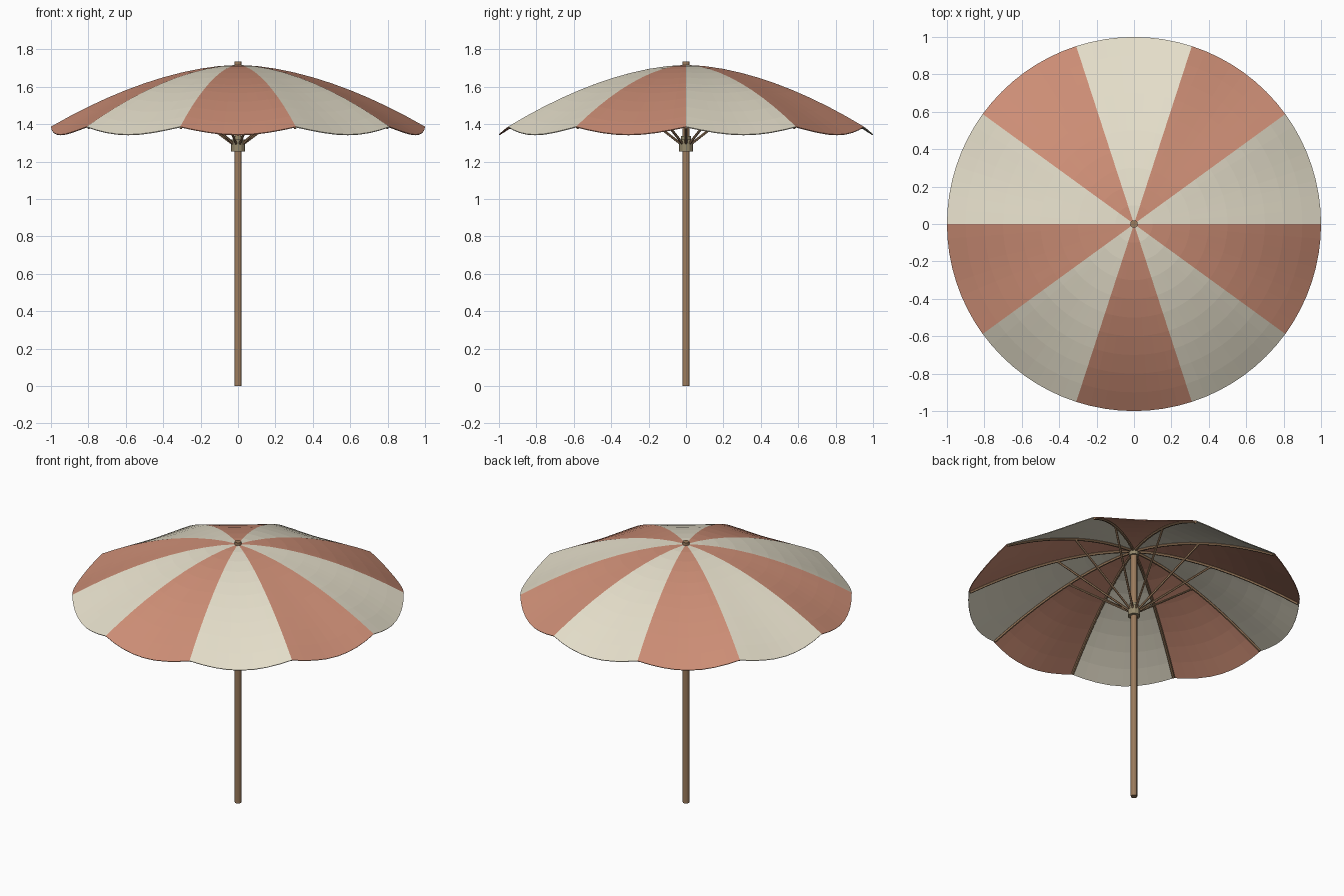
import bpy, bmesh
from math import sin, cos, pi, radians
from mathutils import Vector

if "Cube" in bpy.data.objects:
    bpy.data.objects.remove(bpy.data.objects["Cube"])

PANELS, SEG, RINGS = 10, 8, 10


def material(name, rgb):
    m = bpy.data.materials.new(name)
    m.diffuse_color = (*rgb, 1)
    m.use_nodes = True
    m.node_tree.nodes["Principled BSDF"].inputs["Base Color"].default_value = m.diffuse_color
    return m


red = material("terracotta_cloth", (0.61, 0.27, 0.18))
cream = material("cream_cloth", (0.78, 0.73, 0.59))
wood = material("wood", (0.33, 0.20, 0.11))
brass = material("brass", (0.30, 0.25, 0.15))


def rib_z(r):
    return 1.717 - 0.33 * r ** 1.75


def finish(name, bm, mats):
    me = bpy.data.meshes.new(name)
    bm.to_mesh(me)
    bm.free()
    for m in mats:
        me.materials.append(m)
    ob = bpy.data.objects.new(name, me)
    bpy.context.collection.objects.link(ob)
    return ob


def cylinder(name, r, z0, z1, mat, sides=12):
    bpy.ops.mesh.primitive_cylinder_add(vertices=sides, radius=r, depth=z1 - z0,
                                        location=(0, 0, (z0 + z1) / 2))
    ob = bpy.context.object
    ob.name = name
    ob.data.materials.append(mat)
    return ob


def tube(name, pts, r, angle, mat, sides=6):
    # sweep a small polygon along a path of (radius, z) points
    bm = bmesh.new()
    out, side = Vector((cos(angle), sin(angle), 0)), Vector((-sin(angle), cos(angle), 0))
    P = [out * a + Vector((0, 0, z)) for a, z in pts]
    loops = []
    for i, p in enumerate(P):
        t = (P[min(i + 1, len(P) - 1)] - P[max(i - 1, 0)]).normalized()
        n = side.cross(t)
        loops.append([bm.verts.new(p + r * (side * cos(k * 2 * pi / sides) + n * sin(k * 2 * pi / sides)))
                      for k in range(sides)])
    for a, b in zip(loops, loops[1:]):
        for k in range(sides):
            j = (k + 1) % sides
            bm.faces.new((a[k], a[j], b[j], b[k]))
    bm.faces.new(loops[0])
    bm.faces.new(loops[-1])
    bmesh.ops.recalc_face_normals(bm, faces=bm.faces)
    return finish(name, bm, [mat])


# Striped canopy: panels sag between the ribs, more towards the rim
bm = bmesh.new()
n = PANELS * SEG
apex = bm.verts.new((0, 0, rib_z(0)))
rings = []
for i in range(1, RINGS + 1):
    r = i / RINGS
    rings.append([bm.verts.new((r * cos(2 * pi * k / n), r * sin(2 * pi * k / n),
                                rib_z(r) - 0.042 * r * r * sin(pi * (k % SEG) / SEG)))
                  for k in range(n)])
for k in range(n):
    j = (k + 1) % n
    faces = [bm.faces.new((apex, rings[0][k], rings[0][j]))]
    faces += [bm.faces.new((a[k], b[k], b[j], a[j])) for a, b in zip(rings, rings[1:])]
    for f in faces:
        f.material_index = (k // SEG) % 2
canopy = finish("canopy", bm, [cream, red])
sol = canopy.modifiers.new("thickness", 'SOLIDIFY')
sol.thickness = 0.005
sol.offset = -1

# Pole, runner, upper hub and finial
cylinder("pole", 0.02, 0, 1.71, wood)
cylinder("runner", 0.038, 1.255, 1.318, brass)
cylinder("runner_neck", 0.028, 1.318, 1.338, brass)
cylinder("top_hub", 0.03, 1.675, 1.705, brass)
cylinder("finial", 0.02, 1.708, 1.735, wood)

# Ribs under each seam and struts from the runner
for i in range(PANELS):
    a = radians(36 * i)
    tube(f"rib_{i}", [(0.02 + 0.97 * k / 10, rib_z(0.02 + 0.97 * k / 10) - 0.011) for k in range(11)],
         0.009, a, wood)
    tube(f"strut_{i}", [(0.03, 1.295), (0.46, rib_z(0.46) - 0.016)], 0.007, a, wood)
